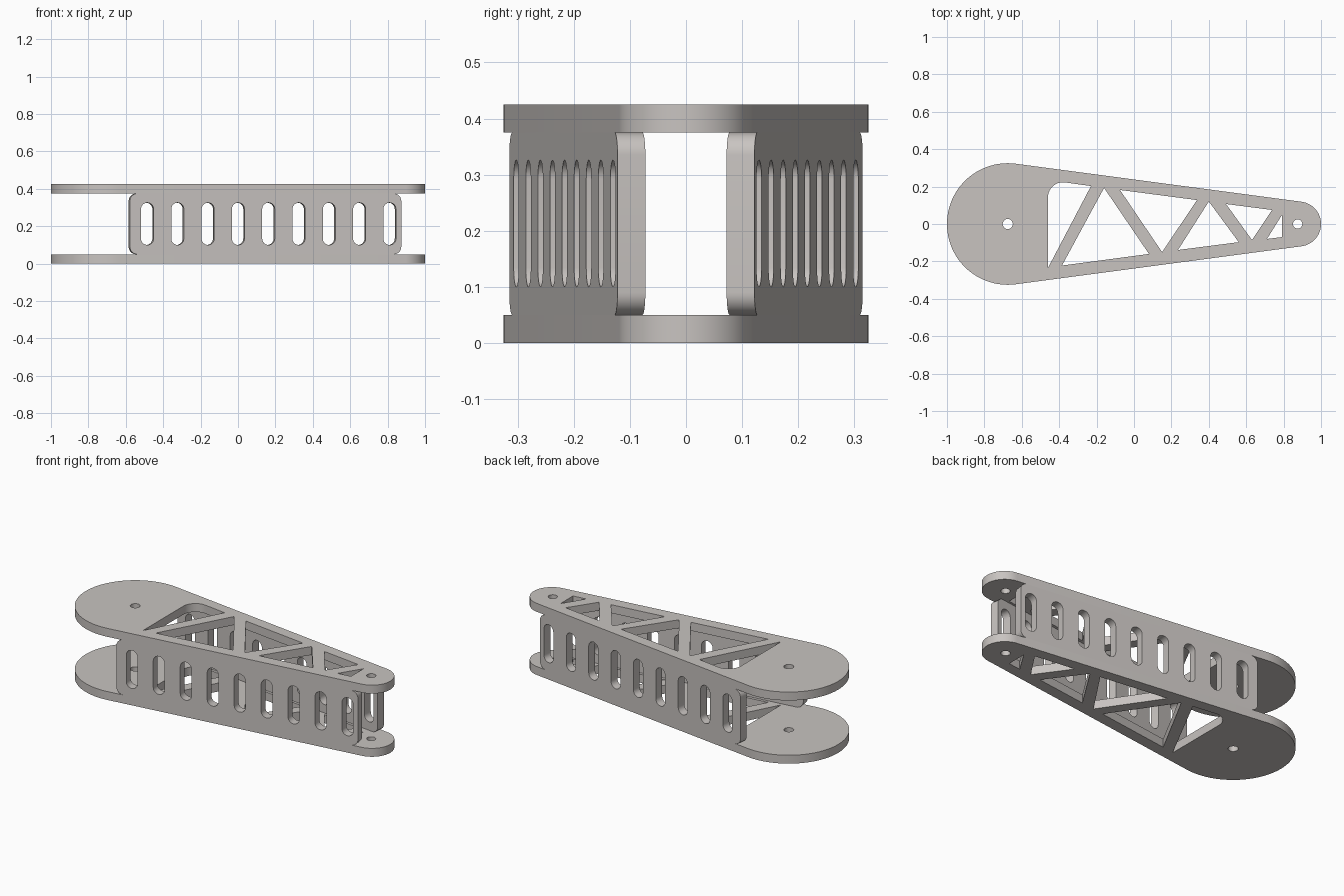
import bpy
import math
from mathutils import Matrix, Vector

if "Cube" in bpy.data.objects:
    bpy.data.objects.remove(bpy.data.objects["Cube"])

BIG_X, BIG_R = -0.675, 0.325      # large rounded end
SMALL_X, SMALL_R = 0.88, 0.12     # small rounded end
THICK, HEIGHT = 0.05, 0.425
TAPER = math.asin((BIG_R - SMALL_R) / (SMALL_X - BIG_X))

metal = bpy.data.materials.new("warm_grey_metal")
metal.diffuse_color = (0.58, 0.55, 0.53, 1)
metal.use_nodes = True
metal.node_tree.nodes["Principled BSDF"].inputs["Base Color"].default_value = metal.diffuse_color


def arc(cx, cy, r, a0, a1, n):
    return [(cx + r * math.cos(a0 + (a1 - a0) * i / n),
             cy + r * math.sin(a0 + (a1 - a0) * i / n)) for i in range(n + 1)]


def circle(cx, cy, r, n=24):
    return arc(cx, cy, r, 0, 2 * math.pi, n)[:-1]


def sheet(name, loops, matrix):
    """Flat sheet from an outline plus hole loops, centred on its own mid plane."""
    cu = bpy.data.curves.new(name, 'CURVE')
    cu.dimensions = '2D'
    cu.fill_mode = 'BOTH'
    cu.extrude = THICK / 2
    for pts in loops:
        sp = cu.splines.new('POLY')
        sp.points.add(len(pts) - 1)
        for p, (x, y) in zip(sp.points, pts):
            p.co = (x, y, 0, 1)
        sp.use_cyclic_u = True
    ob = bpy.data.objects.new(name, cu)
    bpy.context.collection.objects.link(ob)
    ob.matrix_world = matrix
    bpy.ops.object.select_all(action='DESELECT')
    ob.select_set(True)
    bpy.context.view_layer.objects.active = ob
    bpy.ops.object.convert(target='MESH')
    ob = bpy.context.object
    ob.data.materials.clear()
    ob.data.materials.append(metal)
    bpy.ops.object.shade_smooth_by_angle(angle=math.radians(30))
    return ob


# Plates: tapered outline, two pivot holes, truss cutouts
up = math.pi / 2 - TAPER
outline = (arc(BIG_X, 0, BIG_R, up, 2 * math.pi - up, 56)
           + arc(SMALL_X, 0, SMALL_R, -up, up, 32))
truss = [
    [(-0.46, -0.235)] + arc(-0.38, 0.143, 0.08, math.pi, up, 10) + [(-0.23, 0.203)],
    [(-0.16, 0.193), (0.08, -0.16), (-0.385, -0.222)],
    [(-0.075, 0.182), (0.337, 0.128), (0.15, -0.15)],
    [(0.40, 0.12), (0.56, -0.097), (0.235, -0.139)],
    [(0.492, 0.107), (0.738, 0.075), (0.631, -0.086)],
    [(0.791, 0.048), (0.791, -0.07), (0.711, -0.08)],
]
holes = [circle(BIG_X, 0, 0.027), circle(0.875, 0, 0.025)]
for name, z in (("bottom_plate", THICK / 2), ("top_plate", HEIGHT - THICK / 2)):
    sheet(name, [outline] + holes + truss, Matrix.Translation((0, 0, z)))

# Side walls: rounded rectangle with a row of slots, flush with the tapered edges
cos_t = math.cos(TAPER)
tangent_x = BIG_X + BIG_R * math.sin(TAPER)
tangent_y = BIG_R * cos_t
x0, x1 = (-0.578 - tangent_x) / cos_t, (0.873 - tangent_x) / cos_t
z0, z1, r = THICK, HEIGHT - THICK, 0.04
q = math.pi / 2
wall = (arc(x1 - r, z1 - r, r, 0, q, 10) + arc(x0 + r, z1 - r, r, q, 2 * q, 10)
        + arc(x0 + r, z0 + r, r, 2 * q, 3 * q, 10) + arc(x1 - r, z0 + r, r, 3 * q, 4 * q, 10))
slots = []
for i in range(9):
    cx = (-0.485 + 0.162 * i - tangent_x) / cos_t
    w = 0.034
    slots.append(arc(cx, 0.326 - w, w, 0, 2 * q, 12) + arc(cx, 0.1 + w, w, 2 * q, 4 * q, 12))
for name, s in (("front_wall", -1), ("back_wall", 1)):
    along = Vector((cos_t, -s * math.sin(TAPER), 0))
    normal = Vector((0, 0, 1)).cross(along) * s      # points outward
    centre = Vector((tangent_x, s * tangent_y, 0)) - normal * THICK / 2
    m = Matrix((along, (0, 0, 1), along.cross(Vector((0, 0, 1))))).transposed().to_4x4()
    m.translation = centre
    sheet(name, [wall] + slots, m)
